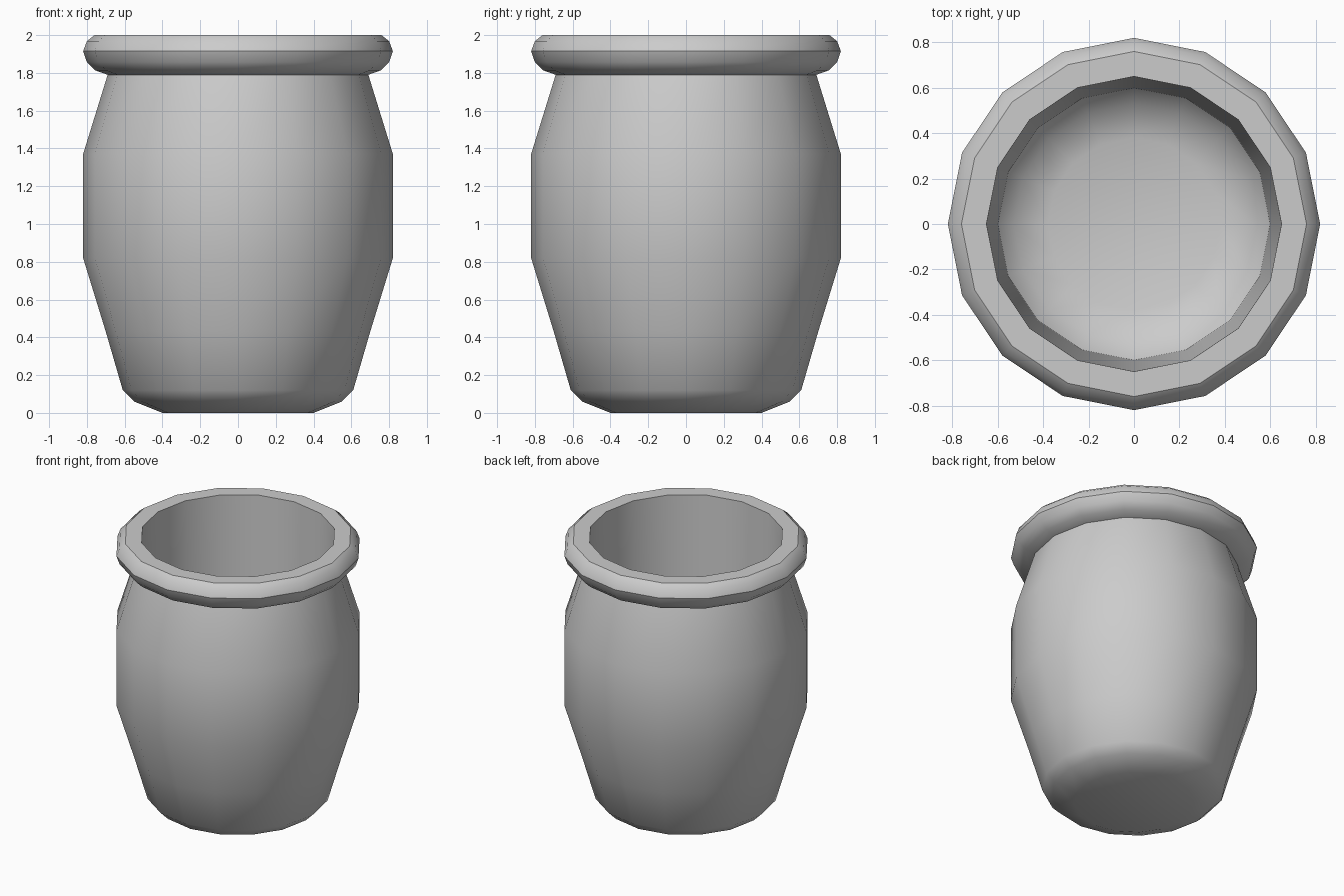
import bpy, bmesh
from math import cos, sin, tau, radians

if "Cube" in bpy.data.objects:
    bpy.data.objects.remove(bpy.data.objects["Cube"])

SIDES = 16

def lathe(name, profile):
    """Revolve (radius, z) points around z; cap the first and last rings."""
    bm = bmesh.new()
    rings = [[bm.verts.new((r * cos(tau * i / SIDES), r * sin(tau * i / SIDES), z))
              for i in range(SIDES)] for r, z in profile]
    for a, b in zip(rings, rings[1:]):
        for i in range(SIDES):
            j = (i + 1) % SIDES
            bm.faces.new((a[i], a[j], b[j], b[i]))
    bm.faces.new(rings[0][::-1])
    bm.faces.new(rings[-1])
    bmesh.ops.recalc_face_normals(bm, faces=bm.faces)
    mesh = bpy.data.meshes.new(name)
    bm.to_mesh(mesh)
    bm.free()
    ob = bpy.data.objects.new(name, mesh)
    bpy.context.collection.objects.link(ob)
    bpy.ops.object.select_all(action='DESELECT')
    ob.select_set(True)
    bpy.context.view_layer.objects.active = ob
    bpy.ops.object.shade_smooth_by_angle(angle=radians(35))
    return ob

# Bulging outer wall, from the underside up to the neck
outer = [(0.40, 0.0), (0.55, 0.06), (0.61, 0.12), (0.70, 0.43),
         (0.82, 0.82), (0.82, 1.37), (0.69, 1.79)]
# Rolled rim with a flat top
rim = [(0.755, 1.813), (0.80, 1.857), (0.82, 1.915), (0.80, 1.968),
       (0.76, 2.0), (0.65, 2.0)]
# Hollow inside, down to the rounded floor
inner = [(0.60, 0.20), (0.53, 0.11), (0.38, 0.06)]

lathe("pot", outer + rim + inner)
